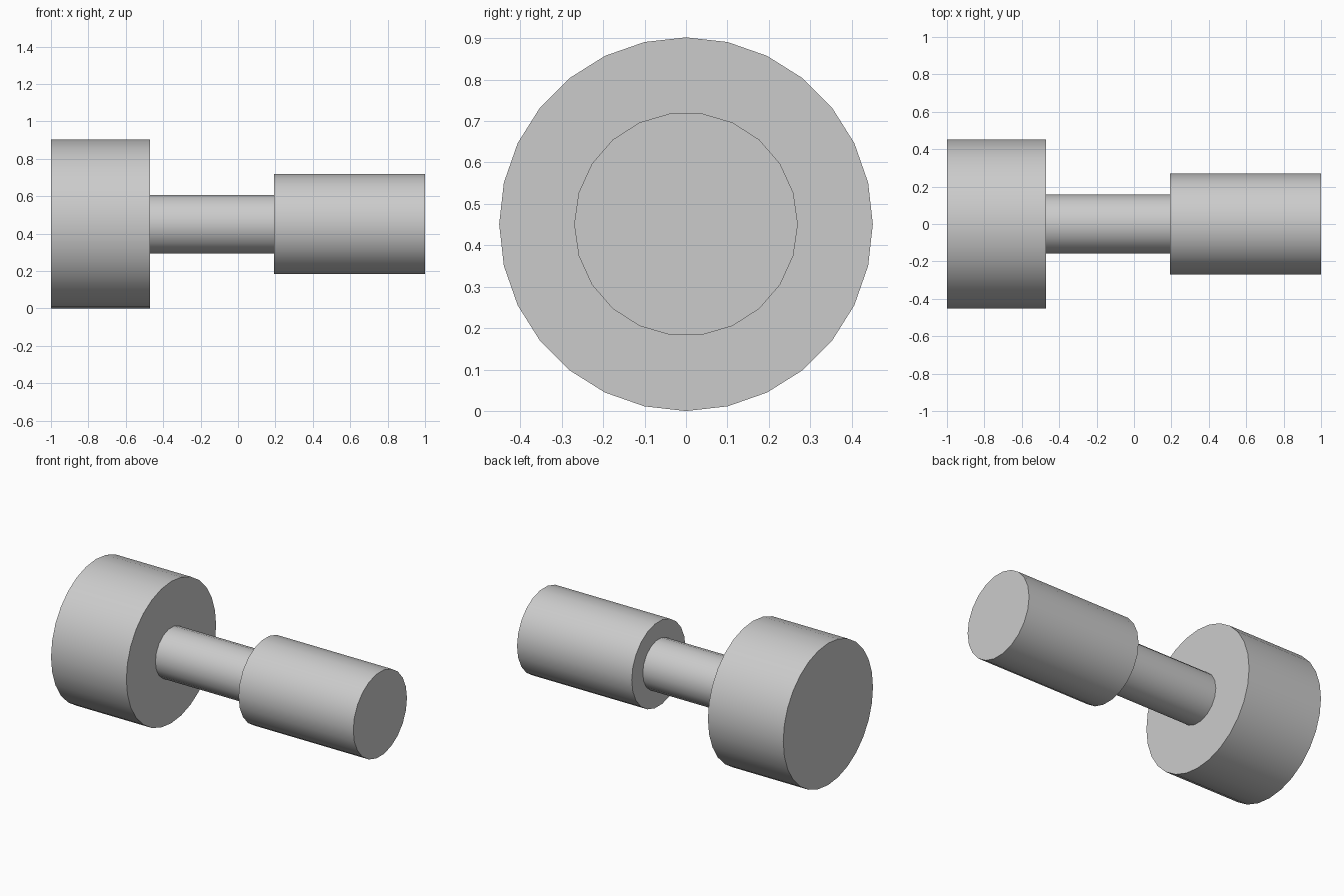
import bpy
import math

cube = bpy.data.objects.get("Cube")
if cube:
    bpy.data.objects.remove(cube, do_unlink=True)

AXIS_Z = 0.451

grey = bpy.data.materials.new("light grey")
grey.use_nodes = True
colour = (0.6, 0.6, 0.6, 1)
grey.diffuse_color = colour
grey.node_tree.nodes["Principled BSDF"].inputs["Base Color"].default_value = colour


def drum(name, x0, x1, radius, sides):
    """Closed cylinder along x, with one corner pointing to +y."""
    bpy.ops.mesh.primitive_cylinder_add(
        vertices=sides, radius=radius, depth=x1 - x0,
        location=((x0 + x1) / 2, 0, AXIS_Z), rotation=(0, math.pi / 2, 0))
    obj = bpy.context.object
    obj.name = name
    obj.data.materials.append(grey)
    bpy.ops.object.shade_smooth_by_angle(angle=math.radians(40))
    return obj


# Wide head, thin neck and long grip on one axis
drum("head", -1.0, -0.47, 0.451, 28)
drum("neck", -0.47, 0.193, 0.159, 18)
drum("grip", 0.193, 1.0, 0.27, 22)
